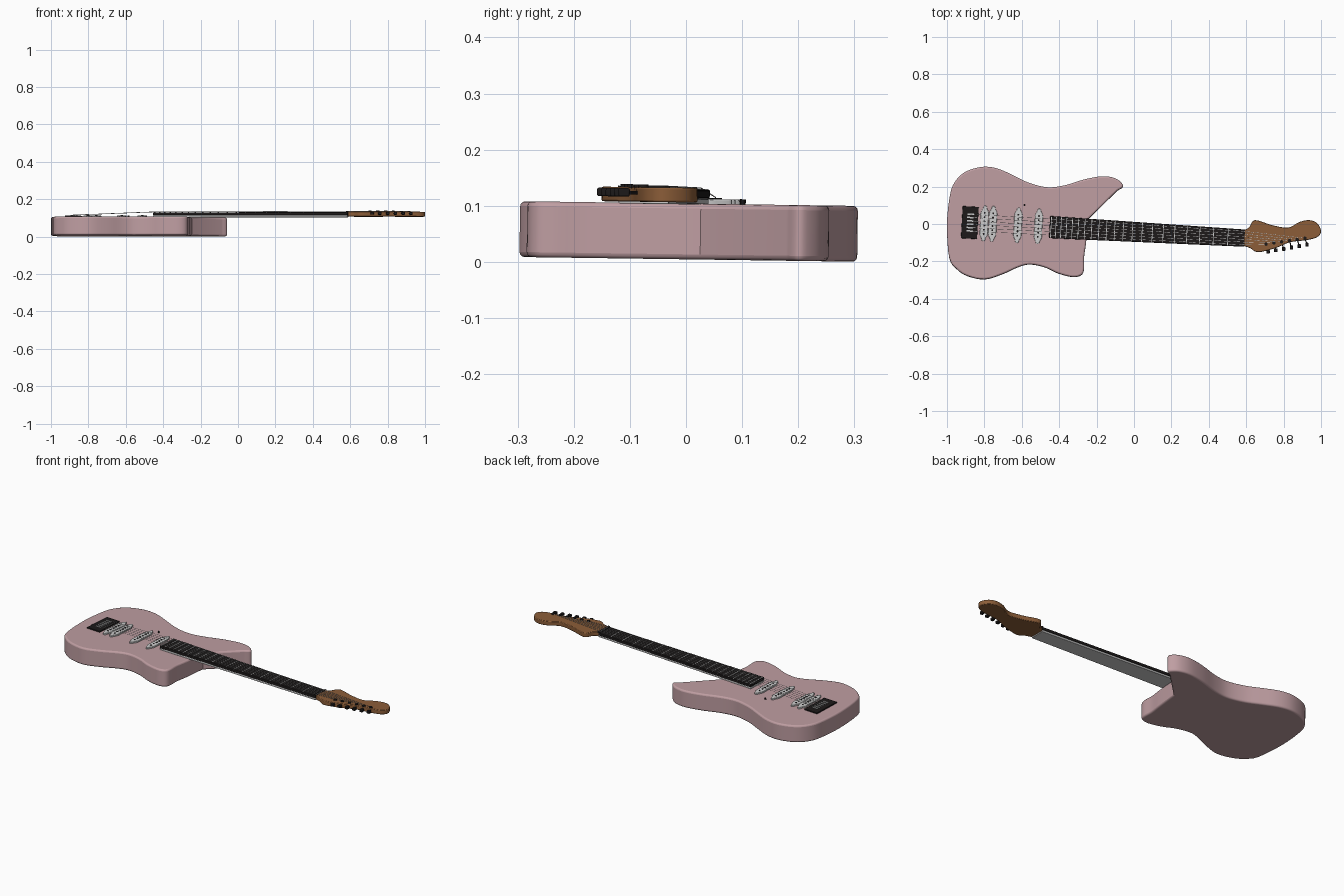
import bpy, bmesh, math
from mathutils import Matrix, Vector

if "Cube" in bpy.data.objects:
    bpy.data.objects.remove(bpy.data.objects["Cube"])

TILT = Matrix.Rotation(-0.014, 4, 'X')
NECK = TILT @ Matrix.Translation((0, -0.0437, 0)) @ Matrix.Rotation(math.radians(-3.25), 4, 'Z')


def material(name, rgb):
    m = bpy.data.materials.new(name)
    m.diffuse_color = (*rgb, 1)
    m.use_nodes = True
    m.node_tree.nodes["Principled BSDF"].inputs["Base Color"].default_value = m.diffuse_color
    return m


PINK = material("pink_paint", (0.52, 0.34, 0.36))
WOOD = material("brown_wood", (0.26, 0.11, 0.04))
BLACK = material("black", (0.012, 0.01, 0.01))


def finish(bm, name, mat, frame, bevel=0, segments=2):
    bmesh.ops.recalc_face_normals(bm, faces=bm.faces)
    me = bpy.data.meshes.new(name)
    bm.to_mesh(me)
    bm.free()
    ob = bpy.data.objects.new(name, me)
    bpy.context.collection.objects.link(ob)
    ob.matrix_world = frame
    if mat:
        me.materials.append(mat)
    if bevel:
        b = ob.modifiers.new("bevel", 'BEVEL')
        b.width, b.segments = bevel, segments
        b.limit_method, b.angle_limit = 'ANGLE', math.radians(50)
    return ob


def add_prism(bm, pts, z0, z1):
    face = bm.faces.new([bm.verts.new((x, y, z0)) for x, y in pts])
    ext = bmesh.ops.extrude_face_region(bm, geom=[face], use_keep_orig=True)
    bmesh.ops.translate(bm, vec=(0, 0, z1 - z0),
                        verts=[g for g in ext['geom'] if isinstance(g, bmesh.types.BMVert)])


def add_box(bm, x0, x1, y0, y1, z0, z1):
    add_prism(bm, [(x0, y0), (x1, y0), (x1, y1), (x0, y1)], z0, z1)


def add_rod(bm, a, b, r, sides=6):
    a, b = Vector(a), Vector(b)
    m = Matrix.Translation((a + b) / 2) @ (b - a).to_track_quat('Z', 'Y').to_matrix().to_4x4()
    bmesh.ops.create_cone(bm, cap_ends=True, segments=sides, radius1=r, radius2=r,
                          depth=(b - a).length, matrix=m)


def spline(pts, n=4):
    """Smooth open curve through the points."""
    p = [Vector(q) for q in pts]
    p = [p[0] * 2 - p[1]] + p + [p[-1] * 2 - p[-2]]
    out = []
    for i in range(1, len(p) - 2):
        a, b, c, d = p[i - 1:i + 3]
        for k in range(n):
            t = k / n
            out.append(0.5 * (2 * b + (c - a) * t + (2 * a - 5 * b + 4 * c - d) * t ** 2
                              + (3 * b - a - 3 * c + d) * t ** 3))
    return out + [p[-2]]


# body: smooth outline round both bouts, sharp corner where the neck enters
outline = [(-.257, -.11), (-.267, -.18), (-.267, -.243), (-.283, -.275), (-.33, -.284),
           (-.406, -.265), (-.476, -.233), (-.556, -.217), (-.62, -.232), (-.70, -.268),
           (-.797, -.297), (-.888, -.28), (-.947, -.243), (-.988, -.18), (-1, 0),
           (-.984, .152), (-.96, .22), (-.914, .27), (-.85, .297), (-.786, .305),
           (-.717, .291), (-.636, .254), (-.556, .217), (-.46, .195), (-.369, .206),
           (-.262, .238), (-.166, .254), (-.10, .243), (-.064, .215), (-.061, .195),
           (-.088, .178)]
bm = bmesh.new()
add_prism(bm, spline(outline) + [Vector((-.245, .025))], .0045, .104)
finish(bm, "body", PINK, TILT, .009, 3)

# headstock
head = [(.588, -.12), (.62, -.13), (.663, -.152), (.754, -.131), (.834, -.099), (.92, -.088),
        (.979, -.072), (1.0, -.04), (.979, .003), (.936, .019), (.882, .008), (.824, -.021),
        (.738, -.008), (.647, .019), (.615, -.02), (.588, -.035)]
bm = bmesh.new()
add_prism(bm, spline(head), .106, .132)
finish(bm, "headstock", WOOD, TILT, .003)

# neck and fingerboard, tapering towards the nut
U0, U1, W0, W1 = -.452, .588, .059, .046


def half_width(u):
    return W0 + (W1 - W0) * (u - U0) / (U1 - U0)


for name, mat, s, z0, z1 in (("neck", None, .97, .1025, .1135), ("fingerboard", BLACK, 1, .1135, .129)):
    bm = bmesh.new()
    add_prism(bm, [(U0, -W0 * s), (U1, -W1 * s), (U1, W1 * s), (U0, W0 * s)], z0, z1)
    finish(bm, name, mat, NECK, .002)

# frets at equal-tempered spacing
bm = bmesh.new()
for i in range(1, 22):
    u = .585 - 1.465 * (1 - 2 ** (-i / 12))
    w = half_width(u) * .97
    add_box(bm, u - .0018, u + .0018, -w, w, .128, .1302)
finish(bm, "frets", None, NECK)

# nut
bm = bmesh.new()
add_box(bm, .580, .592, -W1, W1, .126, .134)
finish(bm, "nut", BLACK, NECK)

# pickups: rounded bars with narrower ends, each with six dark poles
quarter = [(.021, 0), (.022, .055), (.018, .068), (.012, .078), (.009, .09), (.004, .095)]
side = quarter + [(-x, y) for x, y in reversed(quarter)]
shape = side + [(-x, -y) for x, y in side[1:-1]]
poles = bmesh.new()
for i, u in enumerate((-.802, -.757, -.622, -.512)):
    bm = bmesh.new()
    add_prism(bm, [(u + x, y) for x, y in shape], .100, .1125)
    finish(bm, f"pickup_{i + 1}", None, NECK, .002)
    for k in range(6):
        v = (k - 2.5) * .0225
        add_rod(poles, (u, v, .108), (u, v, .1145), .005, 8)
finish(poles, "pickup_poles", BLACK, NECK)

# bridge plate and saddles
bm = bmesh.new()
add_box(bm, -.922, -.836, -.086, .086, .100, .111)
finish(bm, "bridge", BLACK, NECK, .002)
bm = bmesh.new()
for k in range(6):
    v = (k - 2.5) * .018
    add_box(bm, -.895, -.86, v - .004, v + .004, .108, .1145)
finish(bm, "saddles", None, NECK)

# tuners: posts on the headstock face, buttons along its lower edge
posts, knobs, tops = bmesh.new(), bmesh.new(), []
for k in range(6):
    t = k / 5
    x, y = .706 + .208 * t, -.11 + .032 * t
    tops.append(Vector((x, y, .1345)))
    add_rod(posts, (x, y, .128), (x, y, .137), .009, 12)
    kx, ky = .717 + .208 * t, -.149 + .038 * t
    add_rod(knobs, (x, y, .122), (kx, ky, .122), .003, 8)
    add_box(knobs, kx - .009, kx + .009, ky - .011, ky + .009, .115, .130)
finish(posts, "tuner_posts", BLACK, TILT)
finish(knobs, "tuner_buttons", BLACK, TILT, .003)

# strings from saddle over the fingerboard and nut to each post
to_neck = NECK.inverted() @ TILT
bm = bmesh.new()
for k in range(6):
    f = k - 2.5
    path = [Vector((-.88, f * .018, .1155)), Vector((U0, f * .0172, .132)),
            Vector((.586, f * .0145, .1345)), to_neck @ tops[k]]
    for a, b in zip(path, path[1:]):
        add_rod(bm, a, b, .001)
finish(bm, "strings", None, NECK)

# small switch on the body
bm = bmesh.new()
add_rod(bm, (-.585, .10, .1), (-.585, .10, .113), .005, 10)
finish(bm, "switch", BLACK, TILT)

# smooth shading with crisp edges
bpy.ops.object.select_all(action='SELECT')
bpy.context.view_layer.objects.active = bpy.data.objects["body"]
bpy.ops.object.shade_smooth_by_angle(angle=math.radians(35))
